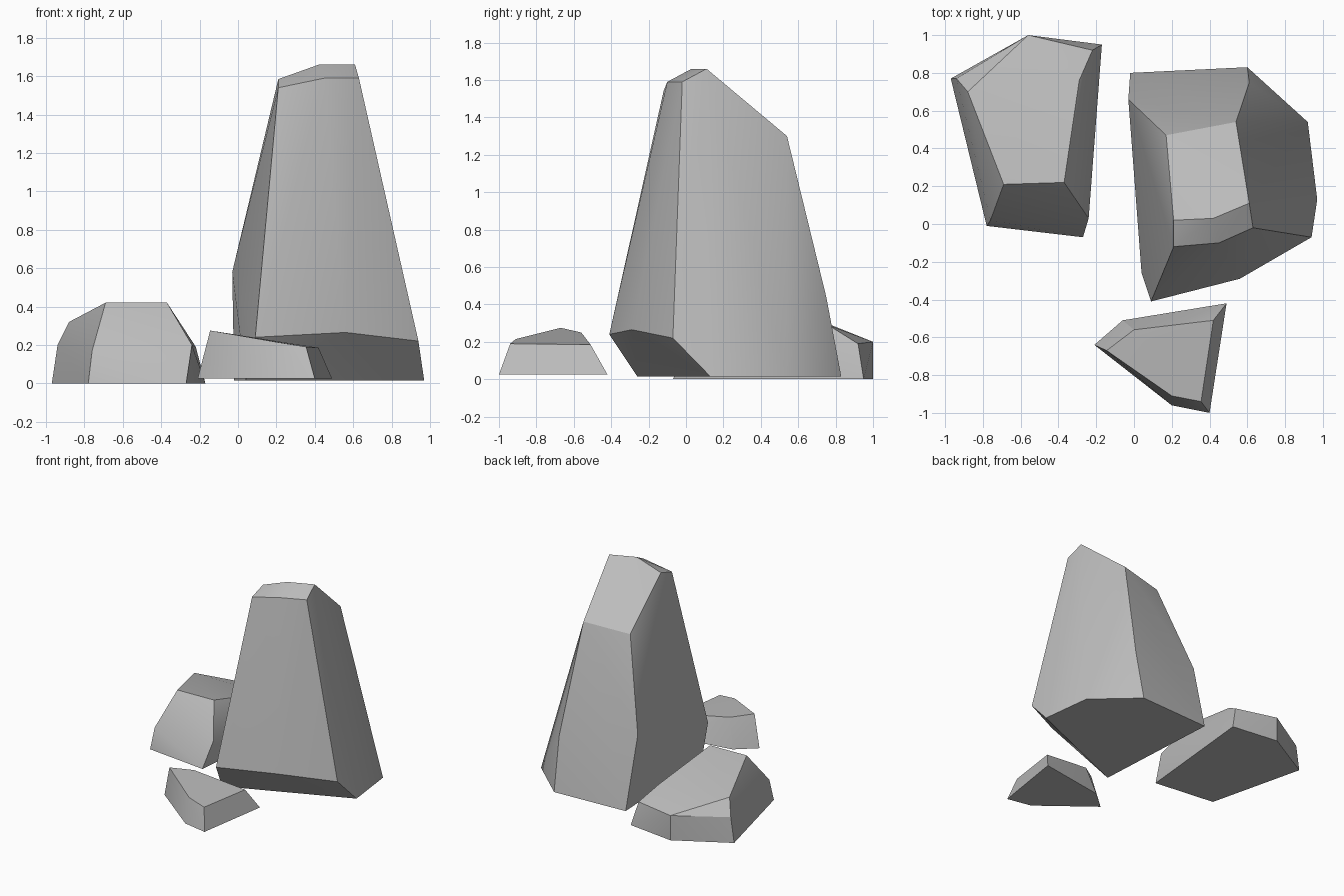
import bpy
import bmesh
from math import radians

default_cube = bpy.data.objects.get("Cube")
if default_cube:
    bpy.data.objects.remove(default_cube, do_unlink=True)


def make_material(name, colour):
    material = bpy.data.materials.new(name)
    material.use_nodes = True
    material.diffuse_color = colour
    shader = material.node_tree.nodes["Principled BSDF"]
    shader.inputs["Base Color"].default_value = colour
    shader.inputs["Roughness"].default_value = 0.9
    return material


def make_rock(name, ground, foot, shoulder, crown, material):
    """Wrap a chiselled stone around its foot outline, shoulder and crown corners."""
    bm = bmesh.new()
    for x, y in foot:
        bm.verts.new((x, y, ground))
    for corner in shoulder + crown:
        bm.verts.new(corner)
    hull = bmesh.ops.convex_hull(bm, input=bm.verts[:])
    unused = [v for v in hull["geom_interior"] if isinstance(v, bmesh.types.BMVert)]
    bmesh.ops.delete(bm, geom=unused, context="VERTS")
    # Merge coplanar triangles into clean facets
    bmesh.ops.dissolve_limit(bm, angle_limit=radians(2),
                             verts=bm.verts[:], edges=bm.edges[:])
    bmesh.ops.recalc_face_normals(bm, faces=bm.faces[:])
    mesh = bpy.data.meshes.new(name)
    bm.to_mesh(mesh)
    bm.free()
    mesh.materials.append(material)
    rock = bpy.data.objects.new(name, mesh)
    bpy.context.collection.objects.link(rock)

    # Soft shading inside each facet, crisp edges between facets
    bpy.ops.object.select_all(action="DESELECT")
    rock.select_set(True)
    bpy.context.view_layer.objects.active = rock
    bpy.ops.object.shade_smooth_by_angle(angle=radians(24))
    return rock


stone = make_material("grey stone", (0.5, 0.5, 0.5, 1))

# Tall standing stone, undercut at the front with a slanted top
make_rock(
    "tall_rock", 0.015,
    foot=[(0.04, -0.26), (0.97, 0.13), (0.92, 0.54), (0.6, 0.83), (-0.02, 0.8)],
    shoulder=[(0.09, -0.41, 0.24), (0.56, -0.29, 0.265), (0.94, -0.07, 0.22),
              (0.61, 0.75, 0.44), (-0.03, 0.66, 0.58)],
    crown=[(0.21, -0.12, 1.54), (0.45, -0.1, 1.59), (0.63, -0.02, 1.59),
           (0.61, 0.11, 1.66), (0.42, 0.03, 1.66), (0.21, 0.02, 1.585),
           (0.17, 0.47, 1.27), (0.54, 0.54, 1.3)],
    material=stone)

# Low boulder behind, sloping down towards the back
make_rock(
    "low_boulder", 0,
    foot=[(-0.97, 0.77), (-0.56, 1), (-0.17, 0.95), (-0.27, -0.07), (-0.78, -0.01)],
    shoulder=[(-0.76, 0.02, 0.17), (-0.24, 0.03, 0.2), (-0.22, 0.92, 0.19),
              (-0.56, 1, 0.2), (-0.94, 0.77, 0.2)],
    crown=[(-0.69, 0.21, 0.42), (-0.37, 0.22, 0.42), (-0.29, 0.76, 0.29),
           (-0.88, 0.7, 0.32)],
    material=stone)

# Small wedge-shaped stone in front
make_rock(
    "small_rock", 0.025,
    foot=[(-0.21, -0.64), (-0.06, -0.51), (0.49, -0.42), (0.4, -1), (0.2, -0.96)],
    shoulder=[(0.42, -0.51, 0.185), (0.355, -0.94, 0.19), (0.2, -0.91, 0.215)],
    crown=[(-0.145, -0.67, 0.275), (0, -0.56, 0.25)],
    material=stone)
